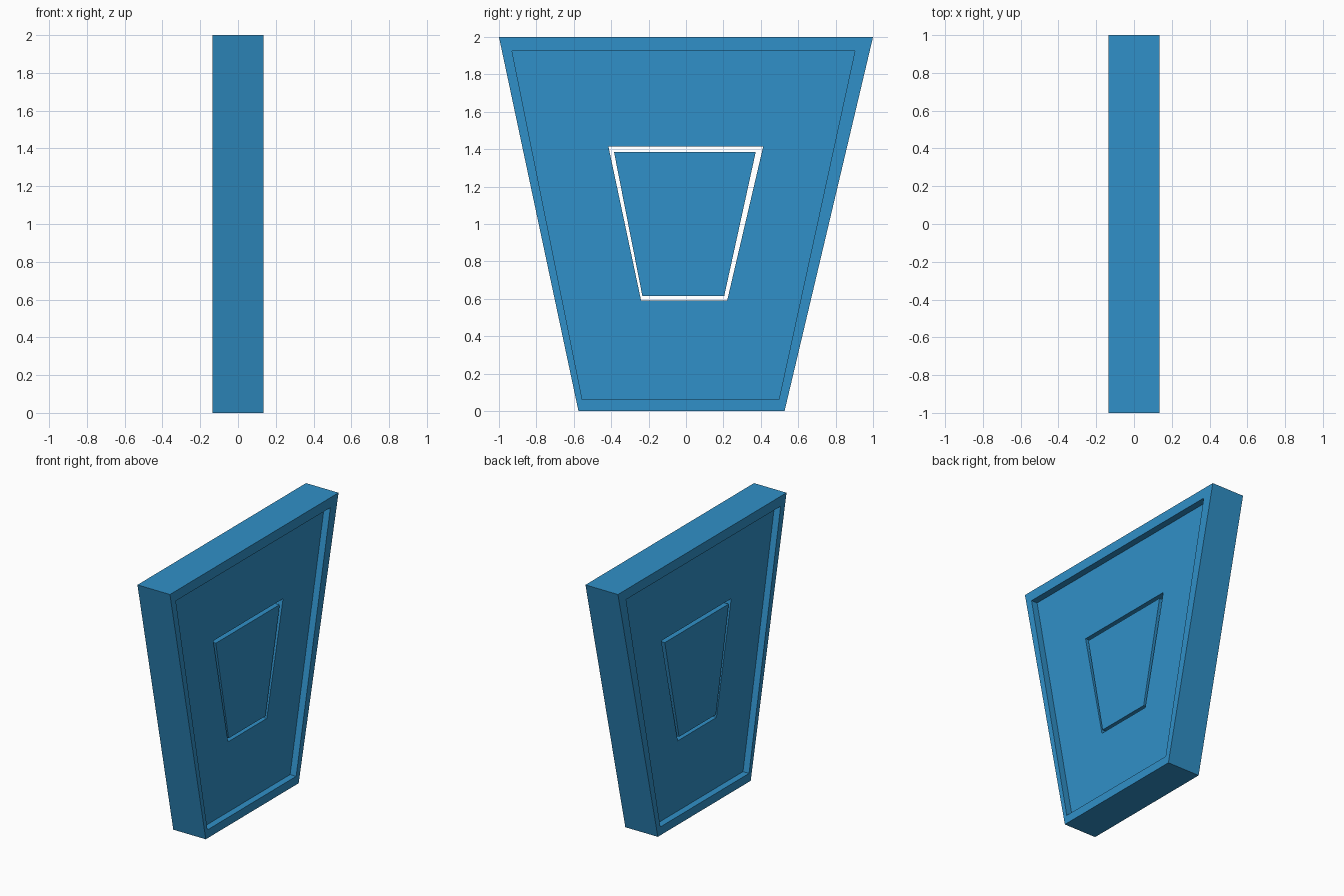
import bpy, bmesh

if "Cube" in bpy.data.objects:
    bpy.data.objects.remove(bpy.data.objects["Cube"])

HALF = 0.135      # half thickness of the frame
FLOOR = 0.085     # half thickness of the recessed panels


def trapezoid(bottom, top, z0, z1):
    return [(bottom[0], z0), (bottom[1], z0), (top[1], z1), (top[0], z1)]


OUTER = trapezoid((-0.575, 0.527), (-1.0, 1.0), 0.0, 2.0)
RECESS = trapezoid((-0.555, 0.497), (-0.93, 0.903), 0.063, 1.925)
HOLE = trapezoid((-0.24, 0.22), (-0.415, 0.413), 0.59, 1.415)
CENTRE = trapezoid((-0.233, 0.204), (-0.385, 0.373), 0.614, 1.386)

mat = bpy.data.materials.new("blue")
mat.diffuse_color = (0.03, 0.28, 0.58, 1)
mat.use_nodes = True
mat.node_tree.nodes["Principled BSDF"].inputs["Base Color"].default_value = mat.diffuse_color


def finish(name, bm):
    bmesh.ops.recalc_face_normals(bm, faces=bm.faces)
    mesh = bpy.data.meshes.new(name)
    bm.to_mesh(mesh)
    bm.free()
    mesh.materials.append(mat)
    bpy.context.collection.objects.link(bpy.data.objects.new(name, mesh))


def ring(bm, x, profile):
    return [bm.verts.new((x, y, z)) for y, z in profile]


# Recessed slab: one cross-section of rings swept from the hole, over the rim, and back
bm = bmesh.new()
loops = [ring(bm, x, p) for x, p in (
    (FLOOR, HOLE), (FLOOR, RECESS), (HALF, RECESS), (HALF, OUTER),
    (-HALF, OUTER), (-HALF, RECESS), (-FLOOR, RECESS), (-FLOOR, HOLE))]
for a, b in zip(loops, loops[1:] + loops[:1]):
    for i in range(4):
        j = (i + 1) % 4
        bm.faces.new((a[i], a[j], b[j], b[i]))
finish("recessed_frame", bm)

# Loose centre panel, separated by a narrow gap
bm = bmesh.new()
front, back = ring(bm, FLOOR, CENTRE), ring(bm, -FLOOR, CENTRE)
bm.faces.new(front)
bm.faces.new(back)
for i in range(4):
    j = (i + 1) % 4
    bm.faces.new((front[i], front[j], back[j], back[i]))
finish("centre_panel", bm)
